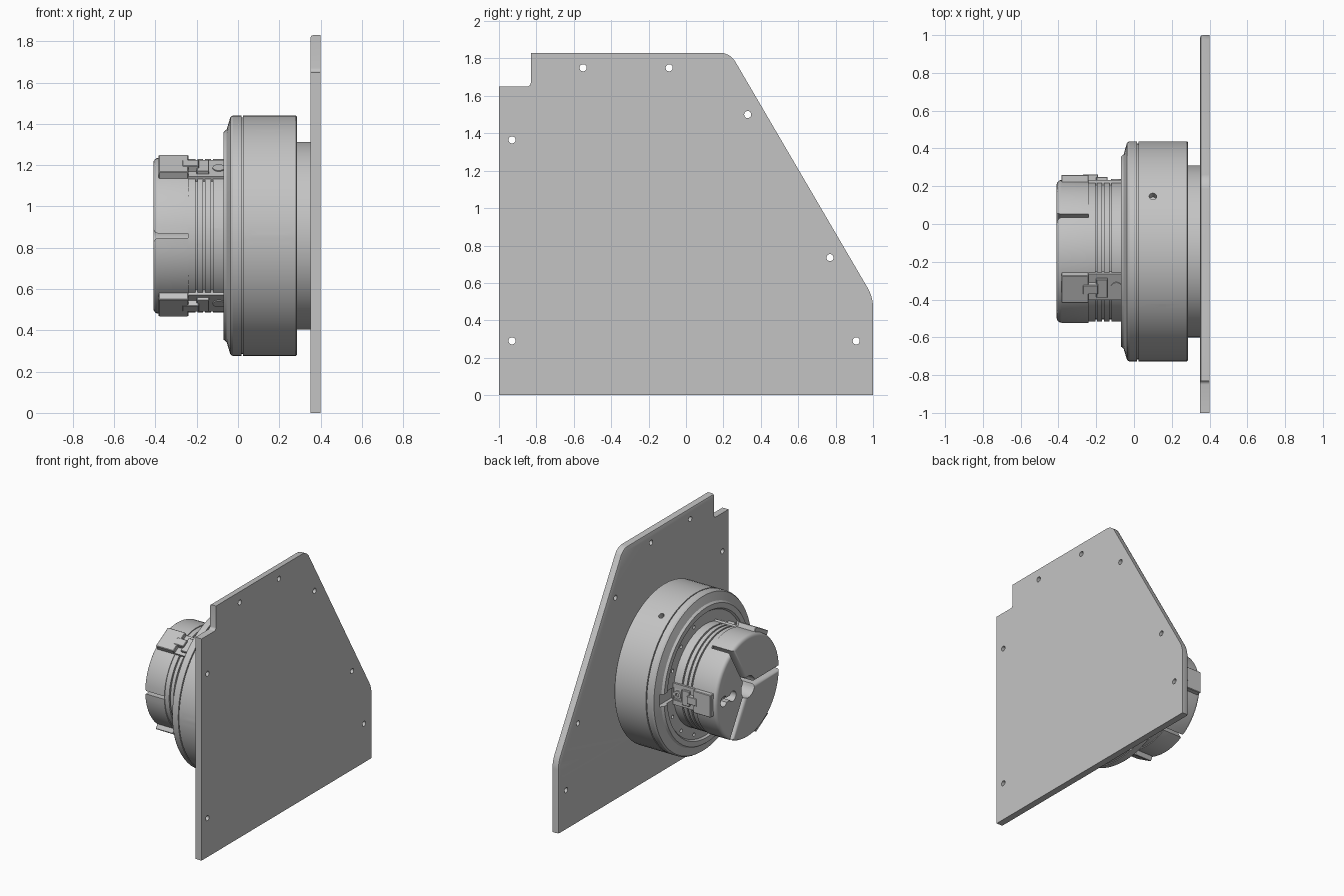
import bpy, bmesh
from math import radians, sin, cos, asin, pi
from mathutils import Matrix, Vector

cube = bpy.data.objects.get("Cube")
if cube:
    bpy.data.objects.remove(cube)

grey = bpy.data.materials.new("machined_grey")
grey.use_nodes = True
grey.diffuse_color = (0.55, 0.55, 0.55, 1)
grey.node_tree.nodes["Principled BSDF"].inputs["Base Color"].default_value = (0.55, 0.55, 0.55, 1)

# Chuck frame: x is the spindle axis, local y is radial, local z is tangential
CENTRE = Matrix.Translation((0, -0.145, 0.858))
JAWS = (0, 120, 240)


def finish(name, bm, angle=None):
    if angle is not None:
        bm.transform(CENTRE @ Matrix.Rotation(radians(angle), 4, 'X'))
    bmesh.ops.recalc_face_normals(bm, faces=bm.faces[:])
    mesh = bpy.data.meshes.new(name)
    bm.to_mesh(mesh)
    bm.free()
    mesh.materials.append(grey)
    obj = bpy.data.objects.new(name, mesh)
    bpy.context.scene.collection.objects.link(obj)
    return obj


def lathe(name, profile, steps=64):
    bm = bmesh.new()
    vs = [bm.verts.new((x, r, 0)) for x, r in profile]
    es = [bm.edges.new(p) for p in zip(vs, vs[1:])]
    bmesh.ops.spin(bm, geom=vs + es, cent=(0, 0, 0), axis=(1, 0, 0),
                   angle=2 * pi, steps=steps)
    bmesh.ops.remove_doubles(bm, verts=bm.verts[:], dist=1e-4)
    return finish(name, bm, 0)


def box(name, x, radial, half, angle, bevel=0):
    bm = bmesh.new()
    bmesh.ops.create_cube(bm, size=1)
    for v in bm.verts:
        v.co = (x[v.co.x > 0], radial[v.co.y > 0], half if v.co.z > 0 else -half)
    if bevel:
        bmesh.ops.bevel(bm, geom=bm.edges[:], offset=bevel, segments=1, affect='EDGES')
    return finish(name, bm, angle)


def rod(name, axis, radius, mid, length, angle, sides=20):
    bm = bmesh.new()
    turn = Matrix.Rotation(pi / 2, 4, 'Y' if axis == 'X' else 'X')
    bmesh.ops.create_cone(bm, cap_ends=True, segments=sides, radius1=radius, radius2=radius,
                          depth=length, matrix=Matrix.Translation(mid) @ turn)
    return finish(name, bm, angle)


def cut(obj, cutters):
    for c in cutters:
        c.hide_render = True
        mod = obj.modifiers.new("cut", 'BOOLEAN')
        mod.operation, mod.object, mod.solver = 'DIFFERENCE', c, 'EXACT'
    bpy.context.view_layer.update()
    ev = obj.evaluated_get(bpy.context.evaluated_depsgraph_get())
    mesh = bpy.data.meshes.new_from_object(ev)
    obj.modifiers.clear()
    obj.data = mesh
    for c in cutters:
        bpy.data.objects.remove(c)


# Mounting plate: notched outline with rounded corners and an eased inner rim
bm = bmesh.new()
outline = [(-1, 0), (1, 0), (1, 0.524), (0.236, 1.83), (-0.83, 1.83), (-0.83, 1.65), (-1, 1.65)]
face = bm.faces.new([bm.verts.new((0.35, y, z)) for y, z in outline])
ext = bmesh.ops.extrude_face_region(bm, geom=[face], use_keep_orig=True)
for v in ext["geom"]:
    if isinstance(v, bmesh.types.BMVert):
        v.co.x = 0.4


def corner_edges(points):
    return [e for e in bm.edges if abs(e.verts[0].co.x - e.verts[1].co.x) > 0.04
            and any((e.verts[0].co.yz - Vector(p)).length < 1e-3 for p in points)]


bmesh.ops.bevel(bm, geom=corner_edges(outline[2:4]), offset=0.05, segments=6,
                profile=0.5, affect='EDGES')
bmesh.ops.bevel(bm, geom=corner_edges([outline[5]]), offset=0.02, segments=4,
                profile=0.5, affect='EDGES')
rim = []
for e in bm.edges:
    mid = (e.verts[0].co + e.verts[1].co) / 2
    if mid.x < 0.351 and mid.z > 0.01 and mid.y > -0.8:
        rim.append(e)
bmesh.ops.bevel(bm, geom=rim, offset=0.014, segments=2, profile=0.5, affect='EDGES')
plate = finish("mounting_plate", bm)
holes = []
for y, z in [(-0.55, 1.75), (-0.09, 1.75), (0.33, 1.5), (0.77, 0.735),
             (0.91, 0.29), (-0.93, 0.29), (-0.93, 1.365)]:
    hole = rod("hole_cutter", 'X', 0.019, (0.375, 0, 0), 0.2, 0)
    hole.data.transform(CENTRE.inverted() @ Matrix.Translation((0, y, z)))
    holes.append(hole)
cut(plate, holes)

# Rear spigot and main drum
lathe("rear_spigot", [(0.28, 0), (0.28, 0.455), (0.352, 0.455), (0.352, 0)])
drum = lathe("chuck_drum", [(0.015, 0), (0.015, 0.572), (0.024, 0.572), (0.024, 0.583),
                            (0.28, 0.583), (0.287, 0.576), (0.287, 0)])
ports = [rod("port_cutter", 'Y', 0.036, (x, 0.583, 0), 0.03, 180) for x in (0.07, 0.235)]
ports += [rod("oil_cutter", 'Y', 0.02, (0.1, 0.58, 0), 0.08, 60),
          rod("pin_cutter", 'Y', 0.009, (0.15, 0.58, 0), 0.08, 120)]
cut(drum, ports)
for x in (0.07, 0.235):
    plug = rod("port_plug", 'Y', 0.024, (x, 0.565, 0), 0.03, 180, 12)
    cut(plug, [rod("socket_cutter", 'Y', 0.011, (x, 0.58, 0), 0.03, 180, 6)])

# Front cover with recessed face, bolt holes and jaw slots
cover = lathe("front_cover", [(0.017, 0), (0.017, 0.583), (-0.025, 0.583), (-0.037, 0.575),
                              (-0.055, 0.515), (-0.07, 0.503), (-0.07, 0.465),
                              (-0.056, 0.455), (-0.056, 0)])
cutters = [box("slot_cutter", (-0.1, -0.03), (0.36, 0.53), 0.045, a) for a in JAWS]
cutters += [rod("bolt_cutter", 'X', 0.013, (-0.06, 0.42, 0), 0.06, a + d)
            for a in JAWS for d in (24, 48, 72, 96)]
cut(cover, cutters)

# Neck with three ring grooves and a central bore
neck = [(-0.05, 0), (-0.05, 0.372), (-0.115, 0.372)]
for x in (-0.125, -0.165, -0.2):
    neck += [(x + 0.005, 0.372), (x + 0.005, 0.36), (x - 0.005, 0.36), (x - 0.005, 0.372)]
neck += [(-0.242, 0.372), (-0.242, 0.08), (-0.09, 0.08), (-0.09, 0)]
neck_obj = lathe("neck", neck)
cut(neck_obj, [rod("neck_hole_cutter", 'Y', 0.012, (x, 0.37, 0), 0.05, 180 + d)
               for x, d in ((-0.19, 8), (-0.12, -7))])


# Jaw pad: rounded third of a disc with parallel gaps to its neighbours
def jaw_pad(angle, outer=0.378, inner=0.08, gap=0.011, steps=20):
    bm = bmesh.new()
    pts = []
    for r, n, way in ((outer, steps, 1), (inner, 6, -1)):
        span = pi / 3 - asin(gap / r)
        pts += [(r * cos(t), r * sin(t))
                for t in (way * span * (2 * i / n - 1) for i in range(n + 1))]
    face = bm.faces.new([bm.verts.new((-0.41, y, z)) for y, z in pts])
    ext = bmesh.ops.extrude_face_region(bm, geom=[face], use_keep_orig=True)
    for v in ext["geom"]:
        if isinstance(v, bmesh.types.BMVert):
            v.co.x = -0.24
    front = [e for e in bm.edges if all(v.co.x < -0.4 for v in e.verts)
             and max(v.co.yz.length for v in e.verts) > inner + 0.01]
    bmesh.ops.bevel(bm, geom=front, offset=0.026, segments=4, profile=0.5, affect='EDGES')
    pad = finish("jaw_pad", bm, angle)
    cut(pad, [rod("bore_cutter", 'X', 0.038, (-0.4, r, 0), 0.16, angle) for r in (0.18, 0.285)]
        + [box("channel_cutter", (-0.43, -0.36), (0.18, 0.285), 0.018, angle)])
    for r in (0.18, 0.285):
        bolt = rod("jaw_bolt", 'X', 0.03, (-0.315, r, 0), 0.06, angle)
        cut(bolt, [rod("hex_cutter", 'X', 0.016, (-0.345, r, 0), 0.05, angle, 6)])


# Three jaw stations: pad, outer block, guide, latch and screw
for a in JAWS:
    jaw_pad(a)
    block = box("jaw_block", (-0.385, -0.24), (0.345, 0.405), 0.083, a, 0.004)
    guide = box("jaw_guide", (-0.243, -0.05), (0.28, 0.377), 0.08, a)
    cut(guide, [box("pocket_cutter", (-0.13, -0.06), (0.345, 0.42), 0.045, a)])
    box("latch_stem", (-0.27, -0.19), (0.35, 0.408), 0.028, a, 0.003)
    box("latch_head", (-0.2, -0.14), (0.35, 0.394), 0.056, a, 0.003)
    screw = rod("guide_screw", 'Y', 0.03, (-0.093, 0.36, 0), 0.045, a)
    cut(screw, [rod("screw_socket_cutter", 'Y', 0.015, (-0.093, 0.38, 0), 0.03, a, 6)])

# Smooth round surfaces while keeping machined edges sharp
bpy.ops.object.select_all(action='DESELECT')
for obj in bpy.context.scene.objects:
    if obj.type == 'MESH':
        obj.select_set(True)
        bpy.context.view_layer.objects.active = obj
bpy.ops.object.shade_smooth_by_angle(angle=radians(30))
